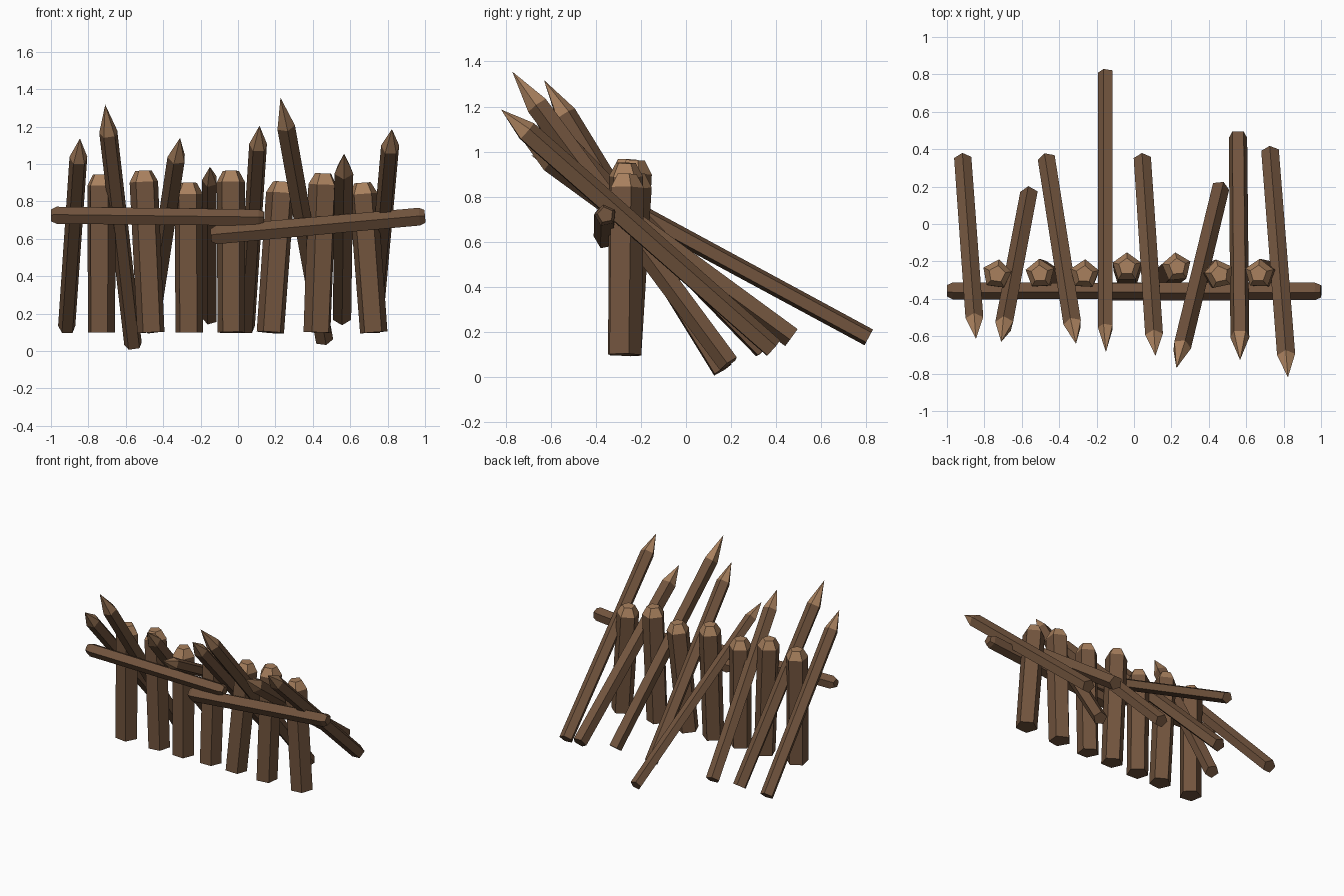
import bpy, bmesh, math
from mathutils import Vector

if "Cube" in bpy.data.objects:
    bpy.data.objects.remove(bpy.data.objects["Cube"])


def material(name, color):
    m = bpy.data.materials.new(name)
    m.diffuse_color = (*color, 1)
    m.use_nodes = True
    m.node_tree.nodes["Principled BSDF"].inputs["Base Color"].default_value = m.diffuse_color
    return m


bark = material("dark_wood", (0.165, 0.088, 0.047))
cut = material("fresh_cut_wood", (0.39, 0.215, 0.11))


def log(name, a, b, rings, turn=0, cut_from=None, up=(0, 0, 1)):
    """Five-sided log from a to b. rings = (distance, radius); a distance below
    zero is measured back from b. Faces past ring cut_from are fresh-cut wood."""
    a, b = Vector(a), Vector(b)
    length = (b - a).length
    axis = (b - a).normalized()
    side = axis.cross(Vector(up)).normalized()
    top = side.cross(axis)
    bm = bmesh.new()
    loops = []
    for d, r in rings:
        c = a + axis * (d if d >= 0 else length + d)
        loop = []
        for i in range(5):
            t = math.radians(turn) + math.tau * i / 5
            loop.append(bm.verts.new(c + (top * math.cos(t) + side * math.sin(t)) * r))
        loops.append(loop)
    for k in range(len(loops) - 1):
        for i in range(5):
            j = (i + 1) % 5
            f = bm.faces.new((loops[k][i], loops[k][j], loops[k + 1][j], loops[k + 1][i]))
            f.material_index = int(cut_from is not None and k >= cut_from)
    bm.faces.new(loops[0])
    end = bm.faces.new(loops[-1])
    end.material_index = int(cut_from is not None)
    bmesh.ops.remove_doubles(bm, verts=bm.verts, dist=0.0001)
    bmesh.ops.recalc_face_normals(bm, faces=bm.faces)
    me = bpy.data.meshes.new(name)
    bm.to_mesh(me)
    bm.free()
    me.materials.append(bark)
    me.materials.append(cut)
    ob = bpy.data.objects.new(name, me)
    bpy.context.collection.objects.link(ob)


# Slanted sharpened stakes: foot, tip, radius, tip length, turn
stakes = [
    ((-0.915, 0.345, 0.125), (-0.845, -0.615, 1.137), 0.050, 0.15, 0),
    ((-0.56, 0.16, 0.032), (-0.71, -0.63, 1.318), 0.051, 0.18, 15),
    ((-0.465, 0.345, 0.125), (-0.31, -0.64, 1.14), 0.051, 0.15, 10),
    ((-0.15, 0.81, 0.177), (-0.15, -0.685, 0.985), 0.043, 0.15, 18),
    ((0.045, 0.345, 0.125), (0.115, -0.705, 1.205), 0.050, 0.15, 0),
    ((0.46, 0.19, 0.06), (0.227, -0.77, 1.355), 0.051, 0.19, -12),
    ((0.556, 0.47, 0.18), (0.567, -0.727, 1.055), 0.053, 0.16, 36),
    ((0.728, 0.385, 0.127), (0.823, -0.82, 1.187), 0.051, 0.15, 0),
]
for n, (foot, tip, r, point, turn) in enumerate(stakes, 1):
    log(f"stake_{n}", foot, tip, [(0, r * 0.97), (-point, r), (-0.0001, 0.00001)],
        turn, cut_from=1)

# Upright posts with bevelled tops: bottom x, top x, top y, height, turn
posts = [
    (-0.733, -0.733, -0.268, 0.945, -80),
    (-0.465, -0.505, -0.265, 0.965, 75),
    (-0.262, -0.265, -0.268, 0.90, -75),
    (-0.036, -0.038, -0.228, 0.963, 0),
    (0.175, 0.232, -0.228, 0.905, 5),
    (0.427, 0.458, -0.268, 0.95, -60),
    (0.725, 0.665, -0.265, 0.90, 70),
]
for n, (x0, x1, y1, z1, turn) in enumerate(posts, 1):
    log(f"post_{n}", (x0, -0.275, 0.1), (x1, y1, z1),
        [(0, 0.077), (-0.06, 0.08), (-0.0001, 0.046)], turn, cut_from=1, up=(0, 1, 0))

# Two front rails that cross in the middle, with chamfered ends
rails = [
    ((-1.0, -0.355, 0.725), (0.14, -0.355, 0.712), 0.046),
    ((-0.145, -0.357, 0.617), (1.0, -0.357, 0.72), 0.05),
]
for n, (a, b, r) in enumerate(rails, 1):
    log(f"rail_{n}", a, b,
        [(0, r * 0.72), (0.03, r * 1.05), (-0.03, r), (-0.0001, r * 0.72)], 12)
